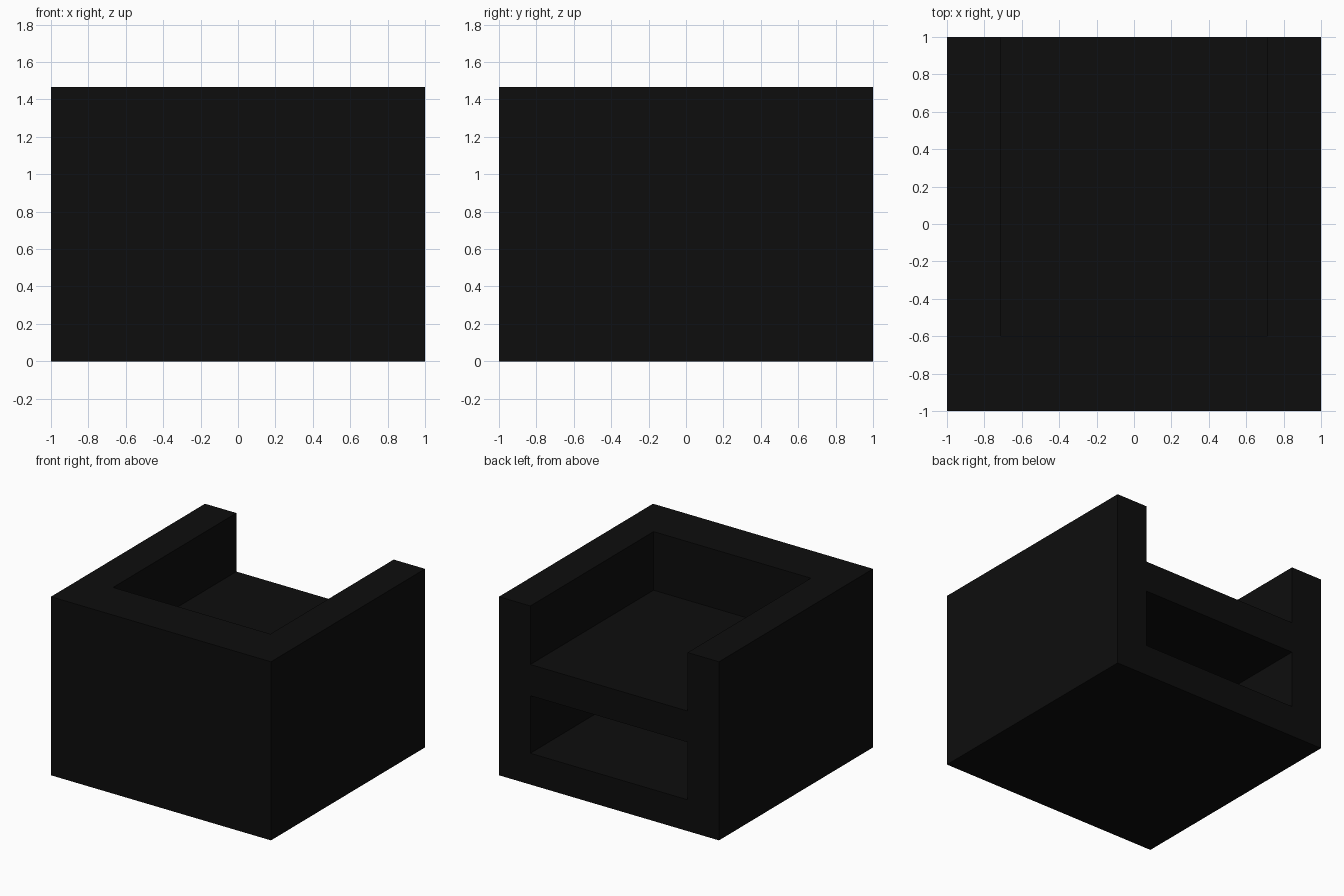
import bpy

# Remove the default object only
cube = bpy.data.objects.get("Cube")
if cube:
    bpy.data.objects.remove(cube, do_unlink=True)

# Single matte black colour
black = bpy.data.materials.new("matte_black")
black.use_nodes = True
colour = (0.004, 0.004, 0.004, 1)
black.diffuse_color = colour
black.node_tree.nodes["Principled BSDF"].inputs["Base Color"].default_value = colour

# Main dimensions
HEIGHT = 1.467
INNER_X = 0.715     # inside face of each side panel
INNER_Y = -0.6      # inside face of the front panel
BASE_TOP = 0.257
SHELF = (0.73, 0.986)


def box(name, x, y, z):
    """Flat-faced box spanning the given (min, max) ranges."""
    spans = (x, y, z)
    bpy.ops.mesh.primitive_cube_add(size=1, location=[sum(s) / 2 for s in spans])
    obj = bpy.context.object
    obj.name = name
    obj.scale = [s[1] - s[0] for s in spans]
    bpy.ops.object.transform_apply(location=False, rotation=False, scale=True)
    obj.data.materials.append(black)
    return obj


# Side panels
box("left_side", (INNER_X, 1), (-1, 1), (0, HEIGHT))
box("right_side", (-1, -INNER_X), (-1, 1), (0, HEIGHT))

# Thick front panel between the sides
between = (-INNER_X, INNER_X)
box("front_panel", between, (-1, INNER_Y), (0, HEIGHT))

# Base and raised shelf, leaving an open compartment at the back
box("base", between, (INNER_Y, 1), (0, BASE_TOP))
box("shelf", between, (INNER_Y, 1), SHELF)
